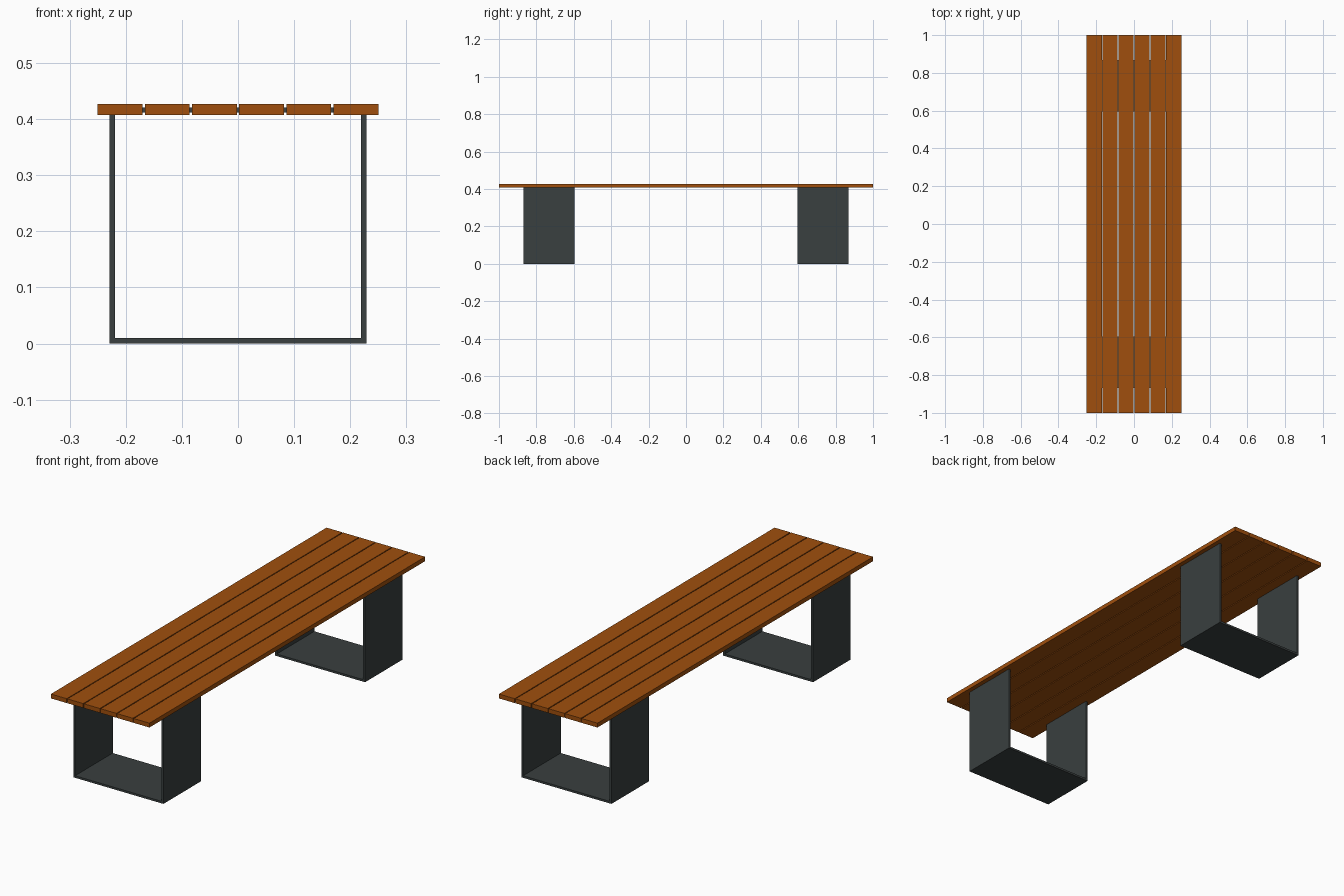
import bpy, bmesh
from mathutils import Matrix

if "Cube" in bpy.data.objects:
    bpy.data.objects.remove(bpy.data.objects["Cube"])


def material(name, rgb):
    m = bpy.data.materials.new(name)
    m.diffuse_color = (*rgb, 1)
    m.use_nodes = True
    m.node_tree.nodes["Principled BSDF"].inputs["Base Color"].default_value = m.diffuse_color
    return m


wood = material("brown wood", (0.35, 0.078, 0.004))
steel = material("dark grey steel", (0.041, 0.050, 0.050))


def finish(bm, name, mat):
    bmesh.ops.recalc_face_normals(bm, faces=bm.faces)
    me = bpy.data.meshes.new(name)
    bm.to_mesh(me)
    bm.free()
    me.materials.append(mat)
    ob = bpy.data.objects.new(name, me)
    bpy.context.collection.objects.link(ob)


def box(name, mat, x0, x1, y0, y1, z0, z1):
    bm = bmesh.new()
    m = Matrix.Translation(((x0 + x1) / 2, (y0 + y1) / 2, (z0 + z1) / 2))
    m = m @ Matrix.Diagonal((x1 - x0, y1 - y0, z1 - z0, 1))
    bmesh.ops.create_cube(bm, size=1, matrix=m)
    finish(bm, name, mat)


def frame(name, y0, y1, w=0.229, h=0.421, t=0.0095):
    # Closed rectangular band; its top bar is housed inside the slats
    outer = [(-w, 0), (w, 0), (w, h), (-w, h)]
    inner = [(-w + t, t), (w - t, t), (w - t, h - t), (-w + t, h - t)]
    bm = bmesh.new()
    rings = [[bm.verts.new((x, y, z)) for x, z in loop]
             for loop, y in ((outer, y0), (outer, y1), (inner, y1), (inner, y0))]
    for r in range(4):
        a, b = rings[r], rings[(r + 1) % 4]
        for i in range(4):
            j = (i + 1) % 4
            bm.faces.new((a[i], a[j], b[j], b[i]))
    finish(bm, name, steel)


# Seat slats
width, pitch = 0.080, 0.0841
for i in range(6):
    c = (i - 2.5) * pitch
    box(f"seat_slat_{i + 1}", wood, c - width / 2, c + width / 2, -1, 1, 0.407, 0.427)

# Leg frames
frame("front_leg_frame", -0.868, -0.595)
frame("back_leg_frame", 0.595, 0.868)
